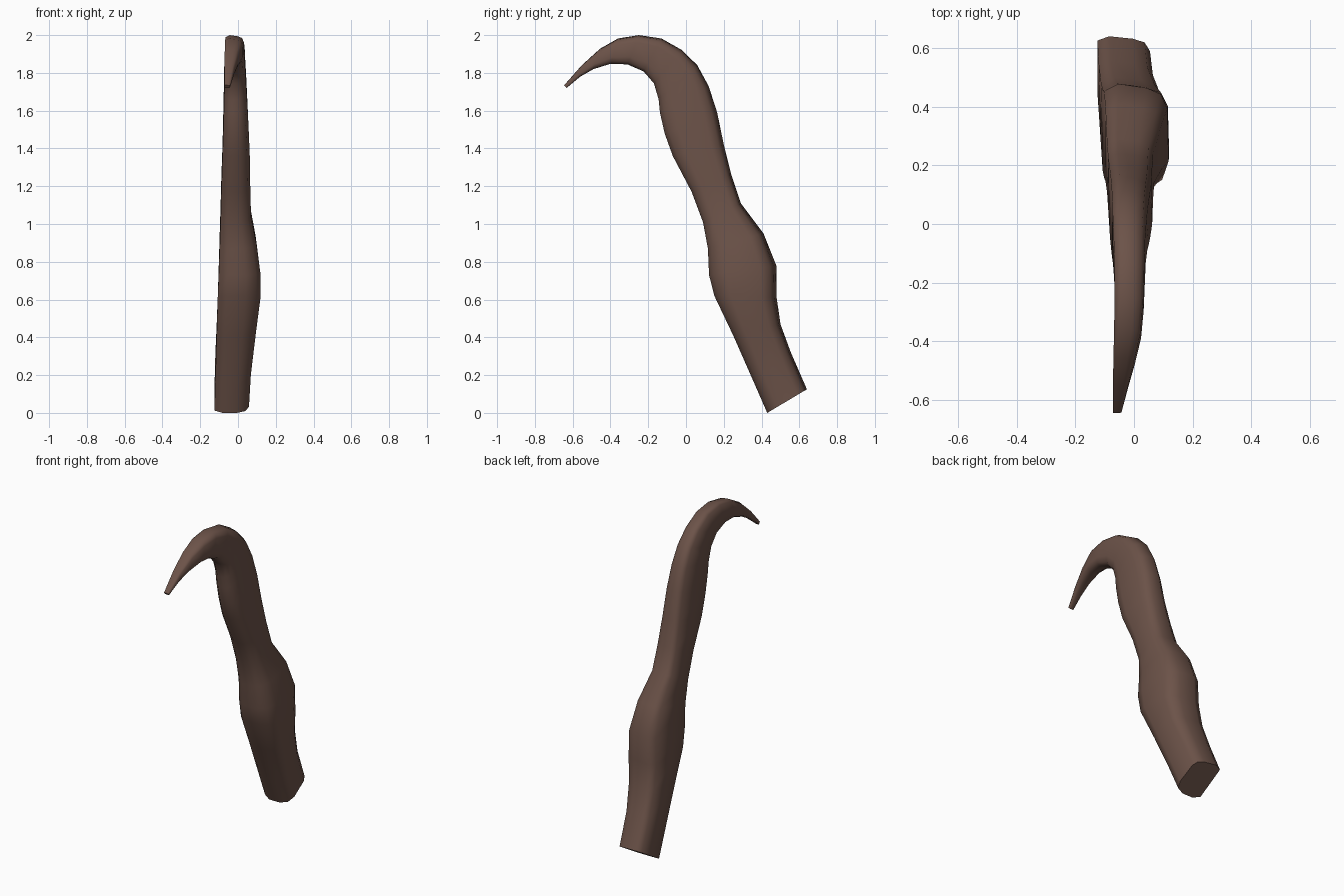
import bpy, bmesh

# Each station: front edge (y, z), back edge (y, z), left x, right x
STATIONS = [
    (0.430, 0.000, 0.640, 0.125, -0.125, 0.058),
    (0.360, 0.160, 0.555, 0.320, -0.120, 0.068),
    (0.250, 0.410, 0.500, 0.470, -0.113, 0.095),
    (0.150, 0.620, 0.480, 0.610, -0.107, 0.120),
    (0.122, 0.730, 0.478, 0.780, -0.102, 0.118),
    (0.116, 0.870, 0.410, 0.950, -0.097, 0.098),
    (0.090, 1.010, 0.290, 1.110, -0.092, 0.069),
    (0.030, 1.170, 0.240, 1.260, -0.088, 0.065),
    (-0.070, 1.360, 0.200, 1.420, -0.082, 0.062),
    (-0.113, 1.480, 0.165, 1.590, -0.078, 0.056),
    (-0.138, 1.590, 0.120, 1.730, -0.075, 0.050),
    (-0.145, 1.660, 0.060, 1.840, -0.073, 0.045),
    (-0.170, 1.745, -0.020, 1.920, -0.070, 0.040),
    (-0.225, 1.808, -0.130, 1.982, -0.066, 0.037),
    (-0.310, 1.845, -0.250, 2.000, -0.066, 0.033),
    (-0.400, 1.848, -0.360, 1.982, -0.068, 0.024),
    (-0.490, 1.820, -0.455, 1.928, -0.070, 0.002),
    (-0.560, 1.780, -0.550, 1.842, -0.072, -0.020),
    (-0.632, 1.720, -0.645, 1.735, -0.072, -0.042),
]

# Cross-section: (fraction across x, fraction front to back); flat left side
PROFILE = [(0, 0.10), (0.24, 0), (0.65, 0.0), (0.90, 0.08), (1, 0.26),
           (0.98, 0.76), (0.88, 0.90), (0.66, 0.96), (0.22, 1), (0, 0.93)]

bark = bpy.data.materials.new("dark brown")
bark.diffuse_color = (0.150, 0.086, 0.066, 1)

# Curved horn, lofted through the stations and capped at both ends
bm = bmesh.new()
rings = []
for fy, fz, by, bz, xl, xr in STATIONS:
    rings.append([bm.verts.new((xl + (xr - xl) * s,
                                fy + (by - fy) * t,
                                fz + (bz - fz) * t)) for s, t in PROFILE])
n = len(PROFILE)
for a, b in zip(rings, rings[1:]):
    for i in range(n):
        j = (i + 1) % n
        bm.faces.new((a[i], a[j], b[j], b[i]))
bm.faces.new(rings[0])
bm.faces.new(rings[-1])
bmesh.ops.recalc_face_normals(bm, faces=bm.faces)

mesh = bpy.data.meshes.new("curved_horn")
bm.to_mesh(mesh)
bm.free()
mesh.materials.append(bark)
horn = bpy.data.objects.new("curved_horn", mesh)
bpy.context.collection.objects.link(horn)

# Smooth sides, crisp end caps
bpy.context.view_layer.objects.active = horn
horn.select_set(True)
bpy.ops.object.shade_smooth_by_angle(angle=1.2)
